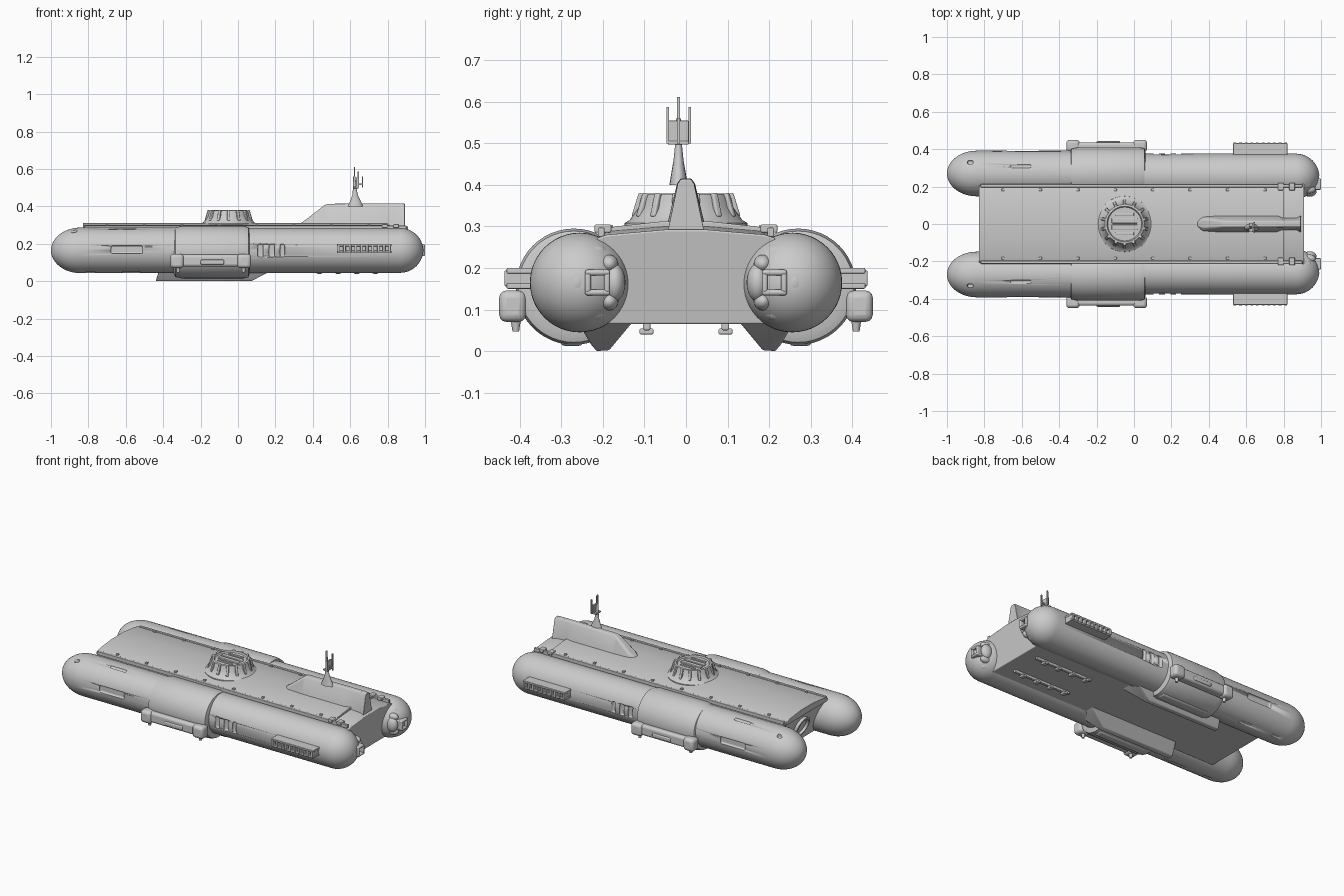
import bpy, bmesh
from math import sin, cos, pi, sqrt, radians
from mathutils import Matrix, Vector

if "Cube" in bpy.data.objects:
    bpy.data.objects.remove(bpy.data.objects["Cube"])


def finish(name, bm, bevel=0, mirror=False, cutter=None, angle=35):
    bmesh.ops.recalc_face_normals(bm, faces=bm.faces[:])
    me = bpy.data.meshes.new(name)
    bm.to_mesh(me)
    bm.free()
    me.shade_smooth()
    me.set_sharp_from_angle(angle=radians(angle))
    ob = bpy.data.objects.new(name, me)
    bpy.context.collection.objects.link(ob)
    if cutter:
        m = ob.modifiers.new("cut", 'BOOLEAN')
        m.object, m.operation = cutter, 'DIFFERENCE'
    if bevel:
        m = ob.modifiers.new("bevel", 'BEVEL')
        m.width, m.segments, m.limit_method = bevel, 3, 'ANGLE'
    if mirror:
        m = ob.modifiers.new("mirror", 'MIRROR')
        m.use_axis = (False, True, False)
    return ob


def add_box(bm, x0, x1, y0, y1, z0, z1):
    mat = Matrix.Translation(((x0 + x1) / 2, (y0 + y1) / 2, (z0 + z1) / 2)) \
        @ Matrix.Diagonal((x1 - x0, y1 - y0, z1 - z0, 1))
    bmesh.ops.create_cube(bm, size=1, matrix=mat)


def boxes(name, dims, **kw):
    bm = bmesh.new()
    for d in dims:
        add_box(bm, *d)
    return finish(name, bm, **kw)


def loft(name, rings, **kw):
    bm = bmesh.new()
    loops = [[bm.verts.new(p) for p in r] for r in rings]
    n = len(loops[0])
    for a, b in zip(loops, loops[1:]):
        for i in range(n):
            bm.faces.new((a[i], a[(i + 1) % n], b[(i + 1) % n], b[i]))
    bm.faces.new(loops[0])
    bm.faces.new(loops[-1])
    return finish(name, bm, **kw)


def ring_x(x, y, z, ry, rz, n=48):
    return [(x, y + ry * cos(2 * pi * i / n), z + rz * sin(2 * pi * i / n)) for i in range(n)]


def ring_z(x, y, z, rx, ry, n=48):
    return [(x + rx * cos(2 * pi * i / n), y + ry * sin(2 * pi * i / n), z) for i in range(n)]


# Recesses cut into the side floats: windows, slots, upper and lower hatches
slots = boxes("slot_cutter", [
    (-.68, -.51, .378, .45, .148, .19),
    (.105, .135, .362, .45, .13, .20), (.165, .195, .362, .45, .13, .20), (.225, .25, .362, .45, .13, .20),
    (-.66, -.55, .30, .32, .274, .32), (-.62, -.52, .29, .32, .02, .052),
    (-.82, -.76, .29, .32, .02, .052), (-.89, -.86, .32, .34, .25, .30)], bevel=.008)
slots.hide_render = True
slots.hide_viewport = False
slots.display_type = 'WIRE'

# Long side floats with rounded ends
Z = .165
rings = []
for i in range(1, 13):
    t = i / 12 * pi / 2
    rings.append(ring_x(-.84 - .16 * cos(t), .27, Z, .122 * sin(t), .122 * sin(t)))
rings += [ring_x(-.2, .27, Z, .122, .122), ring_x(.03, .256, Z, .12, .12)]
for i in range(12, 0, -1):
    t = i / 12 * pi / 2
    rings.append(ring_x(.865 + .125 * cos(t), .256, Z, .12 * sin(t), .12 * sin(t)))
loft("side_float", rings, mirror=True, cutter=slots)

# Thicker collar around the middle of each float, with a lower lip
loft("float_collar", [ring_x(x, .27, .155, r, r) for x, r in
     ((-.345, .115), (-.335, .132), (-.30, .14), (.03, .14), (.055, .134), (.062, .115))], mirror=True)
boxes("collar_lip", [(-.30, .04, .245, .305, .012, .06)], bevel=.015, mirror=True)

# Central hull with sloped ends
half = [(.20, .065), (.215, .10), (.215, .272), (.19, .288), (.05, .30)]
section = half + [(-y, z) for y, z in reversed(half)]
loft("central_hull", [
    [(-.82 + .36 * max(0, .27 - z), y, z) for y, z in section],
    [(.80, y, z) for y, z in section],
    [(.91 - .15 * max(0, .27 - z), y, z - (.008 if z > .28 else 0)) for y, z in section]], bevel=.004)

# Raised deck plate with edge strips
half = [(.205, .27), (.205, .290), (.17, .300), (.06, .312)]
section = half + [(-y, z) for y, z in reversed(half)]
loft("deck_plate", [[(x, y, z) for y, z in section] for x in (-.83, .80)], bevel=.003)
boxes("deck_edge_strip", [(-.82, .90, .196, .212, .275, .297)], bevel=.003, mirror=True)
boxes("deck_hinges", [(x, x + .03, .18, .22, .285, .305) for x in (.77, .83)], bevel=.004, mirror=True)
boxes("deck_bolts", [(x - .008, x + .008, .176, .19, .29, .304) for x in
      (-.7, -.5, -.3, -.1, .1, .3, .5, .7)], bevel=.003, mirror=True)

# Round bow window on the sloped front face
bow = []
for d, r in ((-.02, .062), (.018, .062), (.02, .05), (.004, .044)):
    bow.append([(-.82 + .36 * (.27 - p[2]) - d, p[1], p[2]) for p in ring_x(0, 0, .18, r, r)])
loft("bow_window", bow)

# Low round hatch tower with ribs and lid bars
loft("hatch_tower", [ring_z(-.05, 0, z, r, r) for z, r in
     ((.29, .15), (.308, .148), (.316, .135), (.345, .115), (.366, .11), (.378, .105), (.38, .095), (.372, .09))])
bm = bmesh.new()
for i in range(14):
    mat = Matrix.Translation((-.05, 0, 0)) @ Matrix.Rotation(2 * pi * (i + .5) / 14, 4, 'Z') \
        @ Matrix.Translation((.112, 0, .35)) @ Matrix.Rotation(-.3, 4, 'Y') @ Matrix.Diagonal((.022, .016, .06, 1))
    bmesh.ops.create_cube(bm, size=1, matrix=mat)
finish("hatch_ribs", bm, bevel=.004)
boxes("hatch_lid_bars", [(-.12, .02, .004, .03, .36, .38), (-.10, 0, .045, .06, .36, .378)],
      bevel=.004, mirror=True)

# Tail fin
fin = []
for x, b, t, top in ((.34, .025, .02, .313), (.37, .045, .034, .335), (.46, .05, .024, .405), (.48, .05, .022, .414),
                     (.76, .05, .021, .416), (.80, .034, .02, .416), (.87, .034, .02, .416), (.892, .046, .02, .414)):
    fin.append([(x, -b, .285), (x, b, .285), (x, t, top - .012), (x, t * .6, top),
                (x, -t * .6, top), (x, -t, top - .012)])
loft("tail_fin", fin, bevel=.003)

# Sensor mast: tapered foot, panel and prongs
loft("mast_foot", [ring_z(x, -.018, z, rx, ry, 16) for x, z, rx, ry in
     ((.628, .40, .04, .022), (.628, .425, .03, .018), (.626, .46, .015, .012), (.624, .50, .009, .008),
      (.622, .56, .006, .006))])
boxes("mast_panel", [(.630, .640, -.043, .006, .497, .555), (.615, .645, -.043, .006, .497, .506)], bevel=.002)
boxes("mast_prongs", [(.619, .626, -.022, -.015, .54, .612), (.640, .647, -.047, -.041, .50, .588),
                      (.640, .647, .006, .012, .50, .588), (.663, .668, -.022, -.015, .50, .56),
                      (.625, .667, -.022, -.015, .515, .522)])

# Side equipment housings on the collars, with end lugs and feet
boxes("side_housing", [(-.33, .04, .38, .437, .078, .142)], bevel=.014, mirror=True)
boxes("housing_lugs", [(-.362, -.29, .385, .45, .07, .146), (-.005, .07, .385, .45, .07, .146)],
      bevel=.018, mirror=True)
boxes("housing_window", [(-.20, -.075, .42, .443, .09, .115)], bevel=.006, mirror=True)
bm = bmesh.new()
for x in (-.32, .03):
    bmesh.ops.create_cone(bm, cap_ends=True, segments=16, radius1=.008, radius2=.014, depth=.04,
                          matrix=Matrix.Translation((x, .41, .067)))
finish("housing_feet", bm, mirror=True)

# Side grilles: top and bottom rails, core and ribs
dims = [(.53, .82, .34, .432, .150, .163), (.53, .82, .34, .432, .187, .200), (.54, .81, .34, .412, .16, .19)]
dims += [(x, x + .014, .36, .437, .156, .194) for x in [.532 + i * .0302 for i in range(10)]]
boxes("side_grille", dims, bevel=.003, mirror=True)

# Slanted keels under the hull
keel = [(.13, .068), (.185, .002), (.215, 0), (.228, .015), (.26, .068)]
loft("keel", [[(x0 + s * z, y, z) for y, z in keel] for x0, s in ((-.44, .3), (.07, 1.9))],
     bevel=.004, mirror=True)

# Rails under the hull
boxes("belly_rail", [(.40, .80, .086, .104, .050, .07)] +
      [(x, x + .03, .078, .112, .040, .054) for x in (.42, .52, .62, .72)], bevel=.004, mirror=True)

# Stern nozzle clusters on the float ends
bm = bmesh.new()
for y, z, sy, sz, x in ((.225, .235, .04, .026, .915), (.225, .095, .04, .026, .915),
                        (.172, .165, .026, .045, .94), (.262, .165, .03, .045, .955),
                        (.185, .21, .022, .022, .935), (.185, .12, .022, .022, .935)):
    bmesh.ops.create_uvsphere(bm, u_segments=24, v_segments=16, radius=1,
                              matrix=Matrix.Translation((x, y, z)) @ Matrix.Diagonal((.036, sy, sz, 1)))
finish("stern_lobes", bm, mirror=True)
boxes("stern_nozzle", [(.93, 1.0, .183, .243, .182, .196), (.93, 1.0, .183, .243, .134, .148),
                       (.93, 1.0, .183, .197, .14, .19), (.93, 1.0, .229, .243, .14, .19)],
      bevel=.006, mirror=True)
